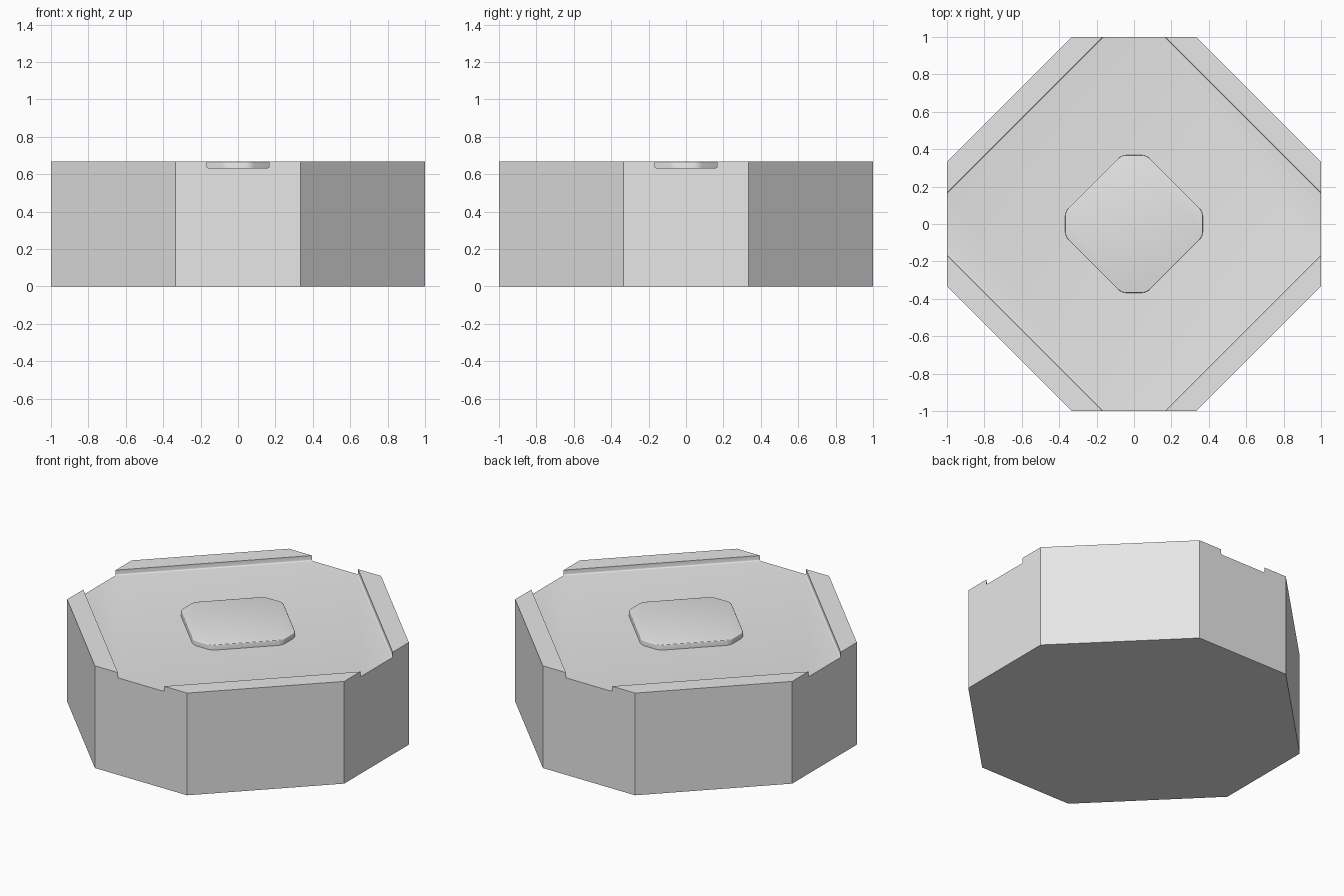
import bpy
import bmesh
from math import radians

cube = bpy.data.objects.get("Cube")
if cube:
    bpy.data.objects.remove(cube, do_unlink=True)

HEIGHT = 0.667
FLOOR = 0.633          # recessed top surface
CHANNEL = 1.167        # channel wall lies on |x| + |y| = CHANNEL

grey = bpy.data.materials.new("plain_grey")
grey.use_nodes = True
colour = (0.8, 0.8, 0.8, 1)
grey.diffuse_color = colour
grey.node_tree.nodes["Principled BSDF"].inputs["Base Color"].default_value = colour


def octagon(r, c):
    """Square of half-width r with corners cut at c, counter-clockwise."""
    return [(c, -r), (r, -c), (r, c), (c, r), (-c, r), (-r, c), (-r, -c), (-c, -r)]


def prism(name, outline, z0, z1, corner=0, top=0, bottom=0):
    """Extruded outline with optional rounded corners and rims."""
    bm = bmesh.new()
    face = bm.faces.new([bm.verts.new((x, y, z0)) for x, y in outline])
    new = bmesh.ops.extrude_face_region(bm, geom=[face])["geom"]
    for v in new:
        if isinstance(v, bmesh.types.BMVert):
            v.co.z = z1
    bmesh.ops.recalc_face_normals(bm, faces=bm.faces)

    def round_edges(test, width):
        if width:
            edges = [e for e in bm.edges if test(*(v.co.z for v in e.verts))]
            bmesh.ops.bevel(bm, geom=edges, offset=width, segments=3,
                            profile=0.5, affect='EDGES')

    round_edges(lambda a, b: abs(a - b) > 0.01, corner)
    round_edges(lambda a, b: min(a, b) > z1 - 1e-4, top)
    round_edges(lambda a, b: max(a, b) < z0 + 1e-4, bottom)
    mesh = bpy.data.meshes.new(name)
    bm.to_mesh(mesh)
    bm.free()
    mesh.materials.append(grey)
    obj = bpy.data.objects.new(name, mesh)
    bpy.context.collection.objects.link(obj)
    return obj


# Octagonal body with a shallow diamond recess that leaves four corner rims
body = prism("body", octagon(1, 0.333), 0, HEIGHT)
diamond = [(0, -CHANNEL), (CHANNEL, 0), (0, CHANNEL), (-CHANNEL, 0)]
cutter = prism("recess_cutter", diamond, FLOOR, 0.8, bottom=0.008)
cutter.hide_render = True
cut = body.modifiers.new("recess", 'BOOLEAN')
cut.operation = 'DIFFERENCE'
cut.solver = 'EXACT'
cut.object = cutter
bpy.context.view_layer.objects.active = body
bpy.ops.object.modifier_apply(modifier=cut.name)
bpy.data.objects.remove(cutter, do_unlink=True)

# Raised centre pad with softened corners
pad = prism("centre_pad", octagon(0.368, 0.067), 0.62, HEIGHT, corner=0.025, top=0.005)

bpy.ops.object.select_all(action='DESELECT')
for obj in (body, pad):
    obj.select_set(True)
bpy.ops.object.shade_smooth_by_angle(angle=radians(32))
